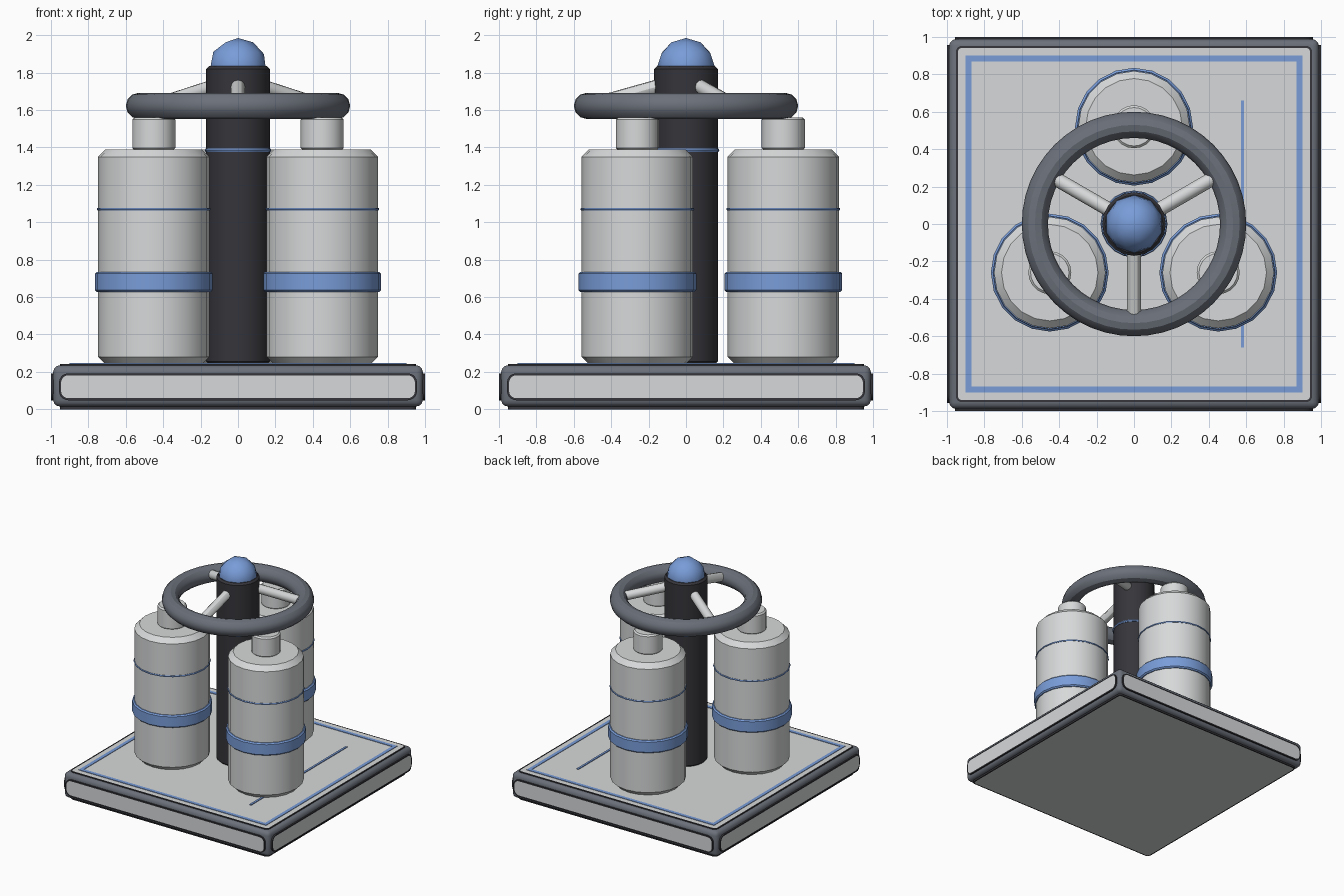
import bpy, bmesh, math
from mathutils import Matrix, Vector

if "Cube" in bpy.data.objects:
    bpy.data.objects.remove(bpy.data.objects["Cube"])


def material(name, rgb):
    m = bpy.data.materials.new(name)
    m.diffuse_color = (*rgb, 1)
    m.use_nodes = True
    m.node_tree.nodes["Principled BSDF"].inputs["Base Color"].default_value = m.diffuse_color
    return m


LIGHT = material("light_grey", (0.68, 0.69, 0.695))
STEEL = material("steel_grey", (0.147, 0.163, 0.195))
CHARCOAL = material("charcoal", (0.036, 0.036, 0.043))
BLUE = material("blue", (0.19, 0.335, 0.69))


def finish(ob, name, *mats):
    ob.name = name
    for m in mats:
        ob.data.materials.append(m)
    bpy.ops.object.select_all(action='DESELECT')
    ob.select_set(True)
    bpy.context.view_layer.objects.active = ob
    bpy.ops.object.shade_smooth_by_angle(angle=math.radians(30))
    return ob


def from_bmesh(bm, name, *mats):
    bmesh.ops.recalc_face_normals(bm, faces=bm.faces)
    me = bpy.data.meshes.new(name)
    bm.to_mesh(me)
    bm.free()
    ob = bpy.data.objects.new(name, me)
    bpy.context.collection.objects.link(ob)
    return finish(ob, name, *mats)


def lathe(name, profile, loc, mat, n=20):
    """Closed round solid from (radius, height) points, bottom to top."""
    bm = bmesh.new()
    rings = [[bm.verts.new((loc[0] + r * math.cos(2 * math.pi * i / n),
                            loc[1] + r * math.sin(2 * math.pi * i / n), z))
              for i in range(n)] for r, z in profile]
    for a, b in zip(rings, rings[1:]):
        for i in range(n):
            j = (i + 1) % n
            bm.faces.new((a[i], a[j], b[j], b[i]))
    bm.faces.new(rings[0][::-1])
    bm.faces.new(rings[-1])
    return from_bmesh(bm, name, mat)


def barrel(name, r, z0, z1, c, loc, mat, n=20):
    """Cylinder with chamfered rims."""
    return lathe(name, [(r - c, z0), (r, z0 + c), (r, z1 - c), (r - c, z1)], loc, mat, n)


def torus(name, major, minor, loc, mat, n=20, m=6):
    bpy.ops.mesh.primitive_torus_add(major_radius=major, minor_radius=minor,
                                     major_segments=n, minor_segments=m, location=loc)
    return finish(bpy.context.object, name, mat)


def box(name, size, loc, mat, bevel=0):
    bpy.ops.mesh.primitive_cube_add(size=1, location=loc)
    ob = bpy.context.object
    ob.scale = size
    bpy.ops.object.transform_apply(location=False, rotation=False, scale=True)
    if bevel:
        mod = ob.modifiers.new("bevel", 'BEVEL')
        mod.width, mod.segments = bevel, 3
        bpy.ops.object.modifier_apply(modifier="bevel")
    return finish(ob, name, mat)


def rounded_rect(hx, hy, r, steps=5):
    pts = []
    for k, (sx, sy) in enumerate(((1, 1), (-1, 1), (-1, -1), (1, -1))):
        for i in range(steps + 1):
            a = math.pi / 2 * (k + i / steps)
            pts.append((sx * (hx - r) + r * math.cos(a), sy * (hy - r) + r * math.sin(a)))
    return pts


def panel(name, hx, hy, r, depth, matrix, rim=0.011):
    """Rounded plate: light face inside a thin dark rim."""
    bm = bmesh.new()
    outer, inner = rounded_rect(hx, hy, r), rounded_rect(hx - rim, hy - rim, r - rim)
    loops = [[bm.verts.new(matrix @ Vector((x, y, h))) for x, y in pts]
             for pts, h in ((outer, -0.01), (outer, depth), (inner, depth))]
    n = len(outer)
    for a, b in zip(loops, loops[1:]):
        for i in range(n):
            j = (i + 1) % n
            bm.faces.new((a[i], a[j], b[j], b[i])).material_index = 1
    bm.faces.new(loops[2])
    bm.faces.new(loops[0][::-1]).material_index = 1
    return from_bmesh(bm, name, LIGHT, CHARCOAL)


# Base frame with a panel on every face
box("base_frame", (1.976, 1.976, 0.22), (0, 0, 0.125), STEEL, 0.035)
for k, side in enumerate(("front", "right", "back", "left")):
    mat = (Matrix.Rotation(k * math.pi / 2, 4, 'Z') @ Matrix.Translation((0, -0.988, 0.12))
           @ Matrix.Rotation(math.pi / 2, 4, 'X'))
    panel("base_panel_" + side, 0.957, 0.072, 0.05, 0.012, mat)
panel("base_panel_top", 0.953, 0.953, 0.035, 0.007, Matrix.Translation((0, 0, 0.235)))
panel("base_panel_bottom", 0.953, 0.953, 0.035, 0.015,
      Matrix.Translation((0, 0, 0.015)) @ Matrix.Rotation(math.pi, 4, 'X'))

# Painted lines on the base top
for s in (-1, 1):
    box("border_line_x", (1.80, 0.03, 0.006), (0, s * 0.885, 0.243), BLUE)
    box("border_line_y", (0.03, 1.74, 0.006), (s * 0.885, 0, 0.243), BLUE)
box("floor_line", (0.018, 1.32, 0.008), (0.58, 0, 0.244), BLUE)

# Three tanks around the post
for deg in (90, 210, 330):
    a = math.radians(deg)
    p = (0.52 * math.cos(a), 0.52 * math.sin(a))
    barrel("tank", 0.298, 0.24, 1.39, 0.04, p, LIGHT)
    barrel("tank_neck", 0.115, 1.385, 1.56, 0.012, p, LIGHT)
    barrel("tank_band", 0.315, 0.627, 0.735, 0.01, p, BLUE)
    torus("tank_ring", 0.298, 0.007, (*p, 1.07), BLUE)

# Central post with ring and dome
barrel("post", 0.17, 0.24, 1.835, 0.015, (0, 0), CHARCOAL)
torus("post_ring", 0.169, 0.01, (0, 0, 1.385), BLUE)
bpy.ops.mesh.primitive_ico_sphere_add(subdivisions=2, radius=0.155, location=(0, 0, 1.83))
finish(bpy.context.object, "dome", BLUE)

# Hand wheel and sloping spokes
torus("wheel_rim", 0.53, 0.07, (0, 0, 1.622), STEEL, 48, 12)
for deg in (30, 150, 270):
    a = math.radians(deg)
    d = Vector((math.cos(a), math.sin(a), 0))
    p0, p1 = d * 0.1 + Vector((0, 0, 1.74)), d * 0.52 + Vector((0, 0, 1.622))
    bpy.ops.mesh.primitive_cylinder_add(
        vertices=12, radius=0.038, depth=(p1 - p0).length, location=(p0 + p1) / 2,
        rotation=(p1 - p0).to_track_quat('Z', 'Y').to_euler())
    finish(bpy.context.object, "wheel_spoke", LIGHT)
